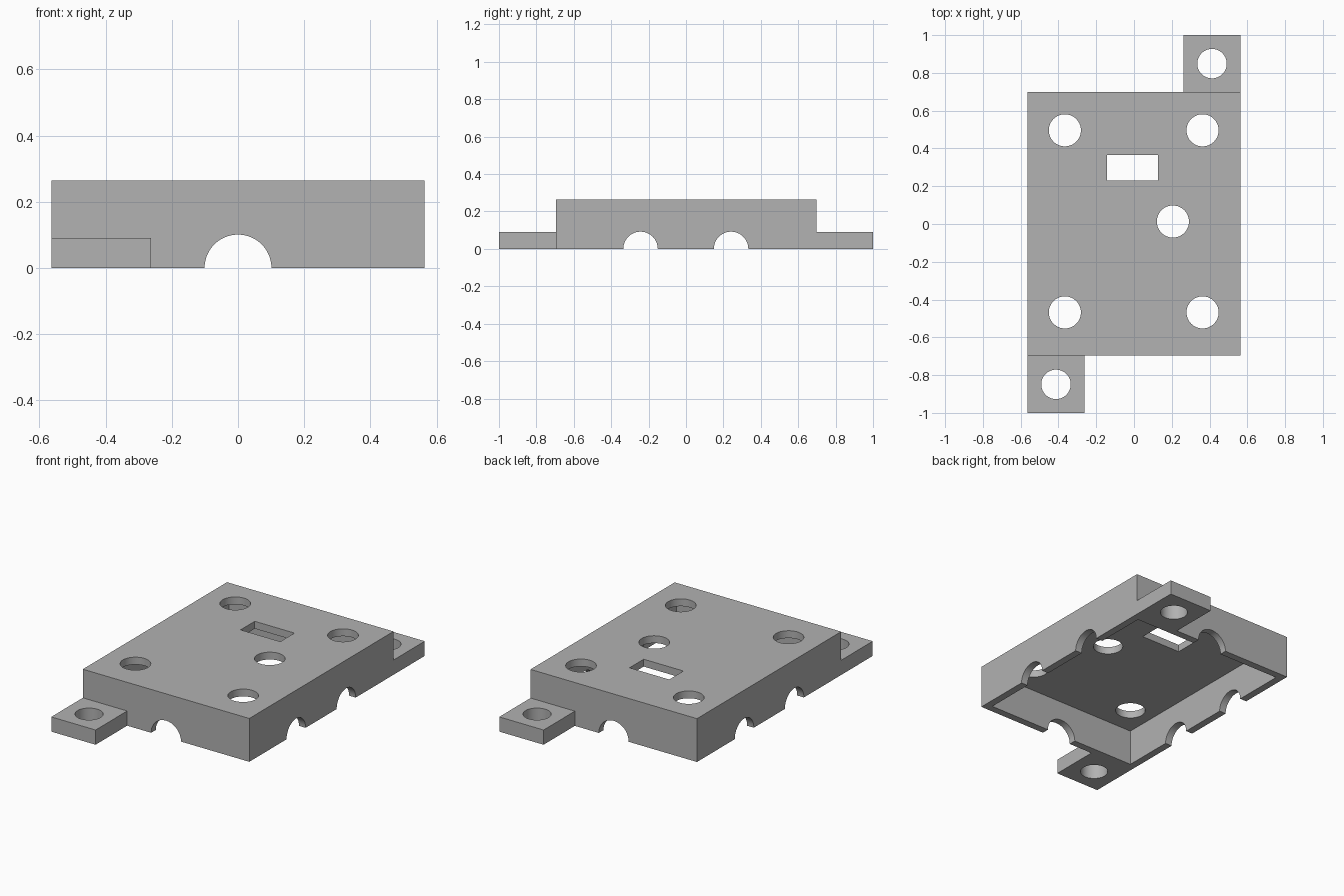
import bpy
from math import pi

cube = bpy.data.objects.get("Cube")
if cube:
    bpy.data.objects.remove(cube, do_unlink=True)

HALF_X, FRONT, BACK, HEIGHT = 0.563, -0.695, 0.698, 0.265
WALL = 0.045
TAB_W, TAB_H = 0.3, 0.09

grey = bpy.data.materials.new("plain grey")
grey.use_nodes = True
colour = (0.445, 0.445, 0.445, 1)
grey.diffuse_color = colour
grey.node_tree.nodes["Principled BSDF"].inputs["Base Color"].default_value = colour


def box(name, low, high):
    bpy.ops.mesh.primitive_cube_add(size=1, location=[(a + b) / 2 for a, b in zip(low, high)])
    ob = bpy.context.object
    ob.name = name
    ob.scale = [b - a for a, b in zip(low, high)]
    bpy.ops.object.transform_apply(location=False, rotation=False, scale=True)
    return ob


def rod(name, radius, location, rotation=(0, 0, 0)):
    bpy.ops.mesh.primitive_cylinder_add(vertices=64, radius=radius, depth=3,
                                        location=location, rotation=rotation)
    bpy.context.object.name = name
    return bpy.context.object


def combine(target, other, operation):
    """Apply a boolean and remove the helper object."""
    mod = target.modifiers.new(operation.lower(), 'BOOLEAN')
    mod.object = other
    mod.operation = operation
    mod.solver = 'EXACT'
    bpy.context.view_layer.objects.active = target
    bpy.ops.object.modifier_apply(modifier=mod.name)
    bpy.data.objects.remove(other, do_unlink=True)


# Box cover, with the mounting tabs on opposite corners
cover = box("mounting_cover", (-HALF_X, FRONT, 0), (HALF_X, BACK, HEIGHT))
tabs = [box("front_tab", (-HALF_X, -1, 0), (TAB_W - HALF_X, FRONT + WALL / 2, TAB_H)),
        box("back_tab", (HALF_X - TAB_W, BACK - WALL / 2, 0), (HALF_X, 1, TAB_H))]
for tab in tabs:
    combine(cover, tab, 'UNION')

# Hollow underside
combine(cover, box("cavity", (-HALF_X + WALL, FRONT + WALL, -0.1),
                   (HALF_X - WALL, BACK - WALL, HEIGHT - WALL)), 'DIFFERENCE')

# Screw holes in the tabs
for side in (-1, 1):
    combine(cover, rod("tab_hole", 0.078, (side * 0.413, side * 0.849, 0)), 'DIFFERENCE')

# Round holes and the slot through the top
holes = [(x, y) for x in (-0.366, 0.363) for y in (-0.468, 0.496)] + [(0.206, 0.013)]
for x, y in holes:
    combine(cover, rod("top_hole", 0.085, (x, y, 0)), 'DIFFERENCE')
combine(cover, box("slot", (-0.143, 0.229, 0.1), (0.126, 0.366, 0.5)), 'DIFFERENCE')

# Arched cable openings in the walls
combine(cover, rod("end_arch", 0.101, (0, 0, 0), (pi / 2, 0, 0)), 'DIFFERENCE')
for y in (-0.243, 0.241):
    combine(cover, rod("side_arch", 0.092, (0, y, 0), (pi / 2, 0, pi / 2)), 'DIFFERENCE')

# One colour, smooth bores with sharp edges
cover.data.materials.clear()
cover.data.materials.append(grey)
for poly in cover.data.polygons:
    poly.material_index = 0
bpy.ops.object.select_all(action='DESELECT')
cover.select_set(True)
bpy.context.view_layer.objects.active = cover
bpy.ops.object.shade_smooth_by_angle(angle=pi / 6)
